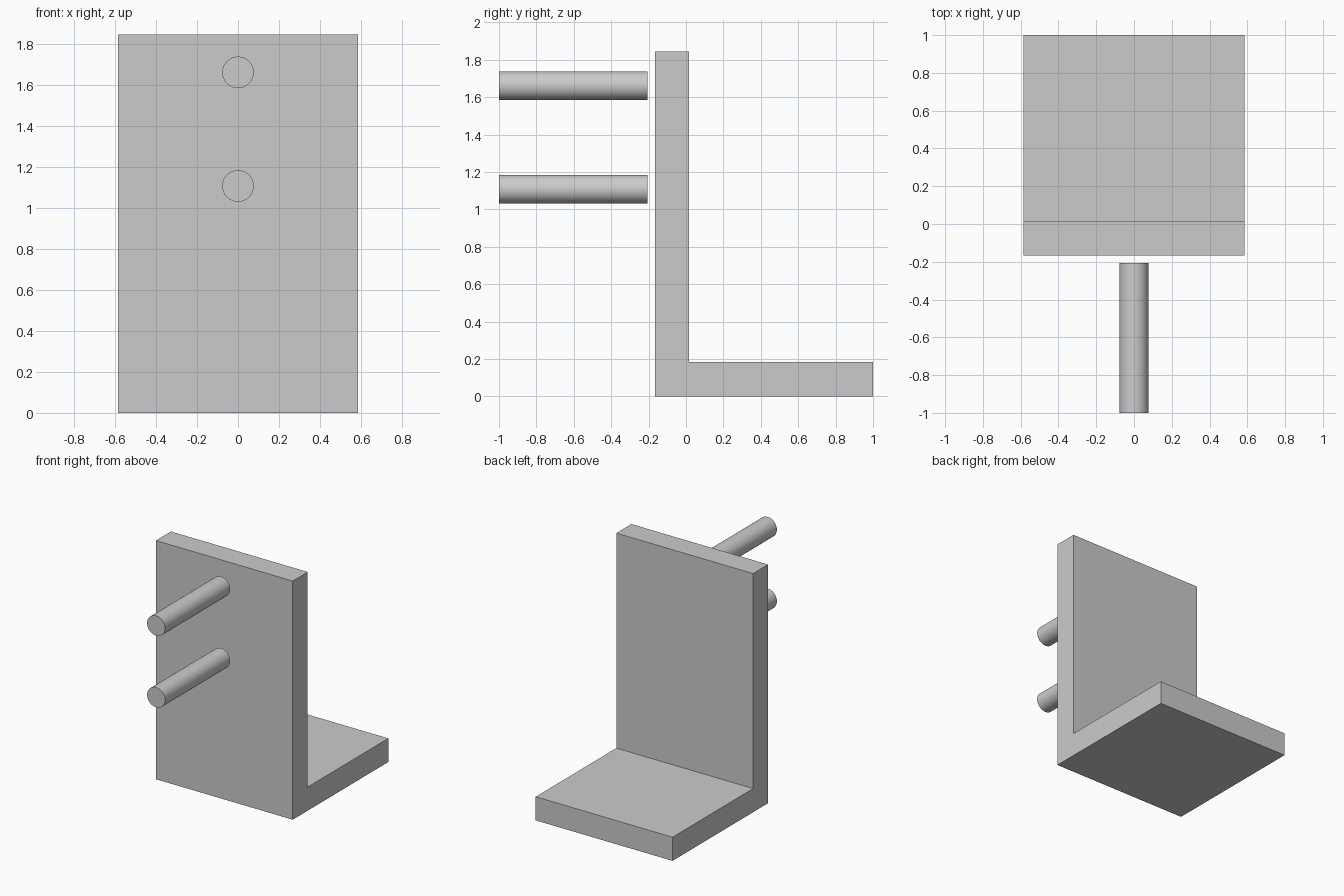
import bpy
import math
from mathutils import Matrix
import bmesh

if "Cube" in bpy.data.objects:
    bpy.data.objects.remove(bpy.data.objects["Cube"], do_unlink=True)

# Single grey colour
GREY = (0.6, 0.6, 0.6, 1.0)
grey = bpy.data.materials.new("light_grey")
grey.use_nodes = True
grey.diffuse_color = GREY
grey.node_tree.nodes["Principled BSDF"].inputs["Base Color"].default_value = GREY


def add_object(name, bm):
    bmesh.ops.recalc_face_normals(bm, faces=bm.faces)
    mesh = bpy.data.meshes.new(name)
    bm.to_mesh(mesh)
    bm.free()
    mesh.materials.append(grey)
    obj = bpy.data.objects.new(name, mesh)
    bpy.context.collection.objects.link(obj)
    return obj


# L-shaped bracket: side profile extruded across the width
HALF_WIDTH, HEIGHT, THICK = 0.585, 1.845, 0.183
FRONT, BACK = -0.167, 1.0
profile = [(FRONT, 0), (BACK, 0), (BACK, THICK), (FRONT + THICK, THICK),
           (FRONT + THICK, HEIGHT), (FRONT, HEIGHT)]
bm = bmesh.new()
side = bm.faces.new([bm.verts.new((-HALF_WIDTH, y, z)) for y, z in profile])
extruded = bmesh.ops.extrude_face_region(bm, geom=[side], use_keep_orig=True)
moved = [v for v in extruded["geom"] if isinstance(v, bmesh.types.BMVert)]
bmesh.ops.translate(bm, verts=moved, vec=(2 * HALF_WIDTH, 0, 0))
add_object("angle_bracket", bm)

# Two round pins floating just in front of the upright plate
PIN_RADIUS, PIN_FRONT, PIN_BACK = 0.077, -1.0, -0.206
for name, z in (("upper_pin", 1.661), ("lower_pin", 1.107)):
    bm = bmesh.new()
    place = (Matrix.Translation((0, (PIN_FRONT + PIN_BACK) / 2, z))
             @ Matrix.Rotation(math.radians(90), 4, "X"))
    bmesh.ops.create_cone(bm, cap_ends=True, segments=64, radius1=PIN_RADIUS,
                          radius2=PIN_RADIUS, depth=PIN_BACK - PIN_FRONT, matrix=place)
    pin = add_object(name, bm)
    bpy.ops.object.select_all(action="DESELECT")
    pin.select_set(True)
    bpy.context.view_layer.objects.active = pin
    bpy.ops.object.shade_smooth_by_angle(angle=math.radians(40))
